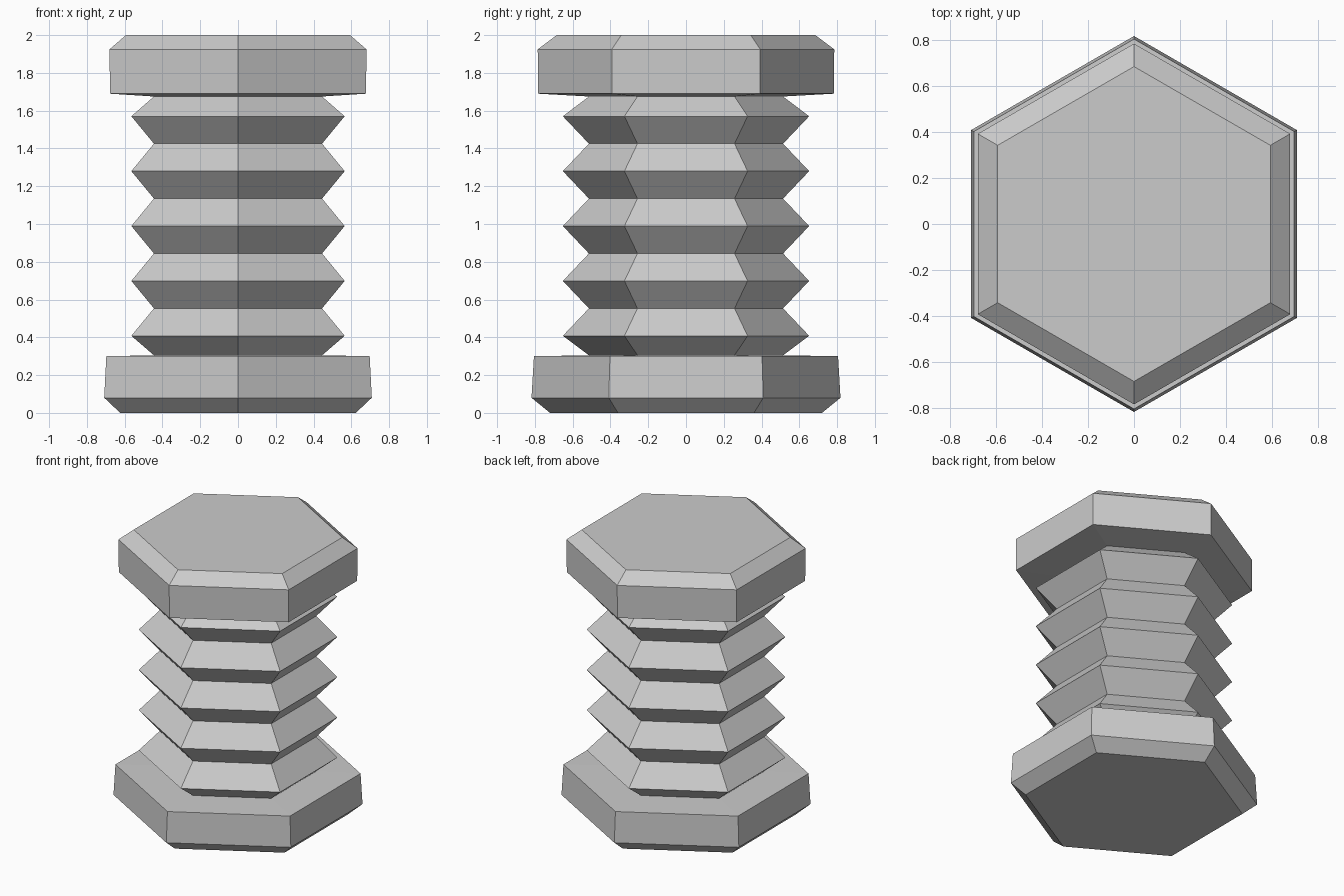
import bpy, bmesh, math

cube = bpy.data.objects.get("Cube")
if cube:
    bpy.data.objects.remove(cube, do_unlink=True)

grey = bpy.data.materials.new("light_grey")
grey.use_nodes = True
colour = (0.6, 0.6, 0.6, 1)
grey.diffuse_color = colour
grey.node_tree.nodes["Principled BSDF"].inputs["Base Color"].default_value = colour


def hex_part(name, profile, cap_bottom=False, cap_top=False):
    """Stack six-sided rings of (corner radius, height), with corners at the front and back."""
    bm = bmesh.new()
    rings = []
    for r, z in profile:
        angles = [math.radians(90 + 60 * i) for i in range(6)]
        rings.append([bm.verts.new((r * math.cos(a), r * math.sin(a), z)) for a in angles])
    for low, high in zip(rings, rings[1:]):
        for i in range(6):
            j = (i + 1) % 6
            bm.faces.new((low[i], low[j], high[j], high[i]))
    if cap_bottom:
        bm.faces.new(rings[0][::-1])
    if cap_top:
        bm.faces.new(rings[-1])
    mesh = bpy.data.meshes.new(name)
    bm.to_mesh(mesh)
    bm.free()
    mesh.materials.append(grey)
    obj = bpy.data.objects.new(name, mesh)
    bpy.context.collection.objects.link(obj)
    return obj


PEAK, VALLEY = 0.652, 0.514
BASE_TOP, HEAD_BOTTOM = 0.305, 1.675

# Base with a chamfered lower edge
hex_part("base", [(0.72, 0), (0.818, 0.08), (0.805, 0.3), (VALLEY, BASE_TOP)], cap_bottom=True)

# Ridged shaft: five peaks with valleys between them
ridges = [(VALLEY, BASE_TOP)]
for k in range(9):
    ridges.append((VALLEY if k % 2 else PEAK, 0.408 + 0.1453 * k))
ridges.append((VALLEY, HEAD_BOTTOM))
hex_part("ridged_shaft", ridges)

# Head with a chamfered upper edge
hex_part("head", [(VALLEY, HEAD_BOTTOM), (0.783, 1.69), (0.785, 1.925), (0.685, 2)], cap_top=True)
